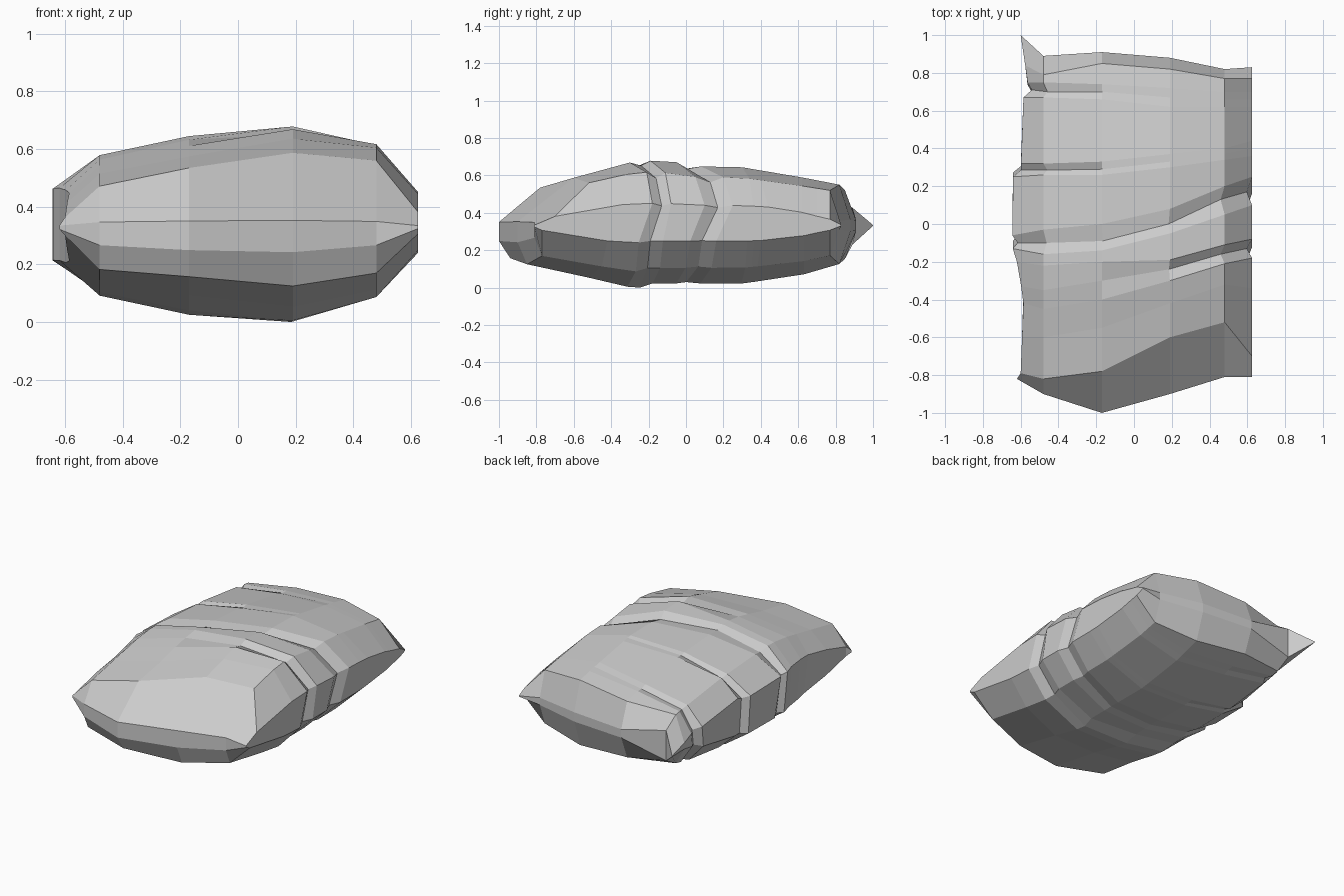
import bpy, bmesh

if "Cube" in bpy.data.objects:
    bpy.data.objects.remove(bpy.data.objects["Cube"])

MID = 0.34                                     # height of the side seam
X = [-0.60, -0.48, -0.17, 0.19, 0.48, 0.625]   # lengthwise edge lines
TOP_F = [0.39, 0.73, 0.92, 1.02, 0.84, 0.35]   # fullness across the top
BOT_F = [0.38, 0.73, 0.92, 1.0, 0.73, 0.27]    # fullness across the underside

# side profile of top and underside: (y, z)
TOP = [(-1, .40), (-.78, .56), (-.6, .59), (-.3, .67), (-.2, .68), (-.02, .67),
       (.05, .65), (.3, .645), (.63, .59), (.84, .55), (1, .45)]
BOT = [(-1, .22), (-.94, .15), (-.6, .085), (-.45, .04), (-.25, 0), (-.18, .03),
       (.3, .03), (.6, .07), (.84, .14), (1, .25)]
# outline of the left edge: (y, x)
LEFT = [(-.82, -.62), (-.79, -.60), (-.4, -.585), (-.2, -.62), (-.12, -.645),
        (.27, -.64), (.33, -.59), (.68, -.585), (.72, -.56), (.8, -.57), (1, -.60)]

# crosswise rows from front to back: y on each lengthwise line
ROWS = [
    (-.82, -.90, -1.0, -.90, -.81, -.81),
    (-.79, -.82, -.78, -.60, -.52, -.70),
    (-.60, -.60, -.55, -.42, -.32, -.34),
    (-.42, -.45, -.40, -.30, -.21, -.18),
    (-.33, -.35, -.30, -.24, -.16, -.13),
    (-.20, -.22, -.20, -.19, -.11, -.08),
    (-.13, -.16, -.14, -.05, .05, .10),
    (-.10, -.10, -.09, .00, .13, .17),
    (-.06, -.03, .00, .08, .20, .25),
    (.25, .26, .26, .30, .34, .36),
    (.285, .285, .29, .33, .37, .40),
    (.32, .32, .33, .37, .40, .44),
    (.67, .67, .66, .62, .62, .62),
    (.71, .70, .70, .67, .66, .66),
    (.75, .75, .74, .72, .70, .70),
    (.84, .79, .85, .82, .77, .77),
    (1.0, .89, .91, .88, .82, .83),
]
# underside y where it differs strongly from the top
UNDER = {1: (-.79, -.86, -.94, -.85, -.77, -.77),
         2: (-.60, -.60, -.58, -.52, -.45, -.42)}
# fabric folds: row -> pinch on each lengthwise line
FOLDS = {4: (0, 0, .1, .6, 1, 1), 7: (1, .8, .5, .8, 1, 1),
         10: (1, 1, .3, 0, 0, 0), 13: (1, 1, .3, 0, 0, 0)}
# flattened end seams: row -> (top z, bottom z)
ENDS = {0: (.36, .25), len(ROWS) - 1: (.37, .31)}
LAST = len(ROWS) - 1


def sample(curve, y):
    for (y0, z0), (y1, z1) in zip(curve, curve[1:]):
        if y <= y1:
            return z0 + (z1 - z0) * max(0, (y - y0) / (y1 - y0))
    return curve[-1][1]


def taper(i, y):
    """Side walls narrow towards the four corners."""
    if i not in (0, len(X) - 1):
        return 1
    return max(.2, min(1, .3 + (.82 - abs(y)) / .4))


def make_cushion():
    bm = bmesh.new()
    n = len(X)
    rings = []
    for r, ys in enumerate(ROWS):
        mean = sum(ys) / n
        top, bottom = [], []
        for i in range(n):
            pinch = FOLDS[r][i] if r in FOLDS else 0
            yt = ys[i]
            x = sample(LEFT, yt) if i == 0 else X[i]
            x *= 1 - .045 * pinch
            if r in UNDER:
                yb = UNDER[r][i]
            elif r == 0 or r >= LAST - 1:
                yb = yt
            else:
                yb = .5 * (yt + mean)
            zt, zb = ENDS.get(r, (sample(TOP, yt), sample(BOT, yb)))
            if r == LAST and i == 1:           # full base of the pulled-out corner
                zt, zb = .47, .20
            zt = MID + (zt - MID) * TOP_F[i] * taper(i, yt) * (1 - .11 * pinch)
            zb = MID + (zb - MID) * BOT_F[i] * taper(i, yb) * (1 - .03 * pinch)
            top.append(bm.verts.new((x, yt, zt)))
            bottom.append(bm.verts.new((x, yb, zb)))
        rings.append(top + bottom[::-1])

    # skin between neighbouring rows
    for a, b in zip(rings, rings[1:]):
        for i in range(2 * n):
            j = (i + 1) % (2 * n)
            bm.faces.new((a[i], a[j], b[j], b[i]))
    # narrow end strips
    for ring in (rings[0], rings[-1]):
        for i in range(n - 1):
            bm.faces.new((ring[i], ring[i + 1], ring[-2 - i], ring[-1 - i]))
    bmesh.ops.recalc_face_normals(bm, faces=bm.faces)

    # rest on the ground
    low = min(v.co.z for v in bm.verts)
    bmesh.ops.translate(bm, verts=bm.verts, vec=(0, 0, -low))
    mesh = bpy.data.meshes.new("cushion")
    bm.to_mesh(mesh)
    bm.free()
    bpy.context.collection.objects.link(bpy.data.objects.new("cushion", mesh))


make_cushion()
